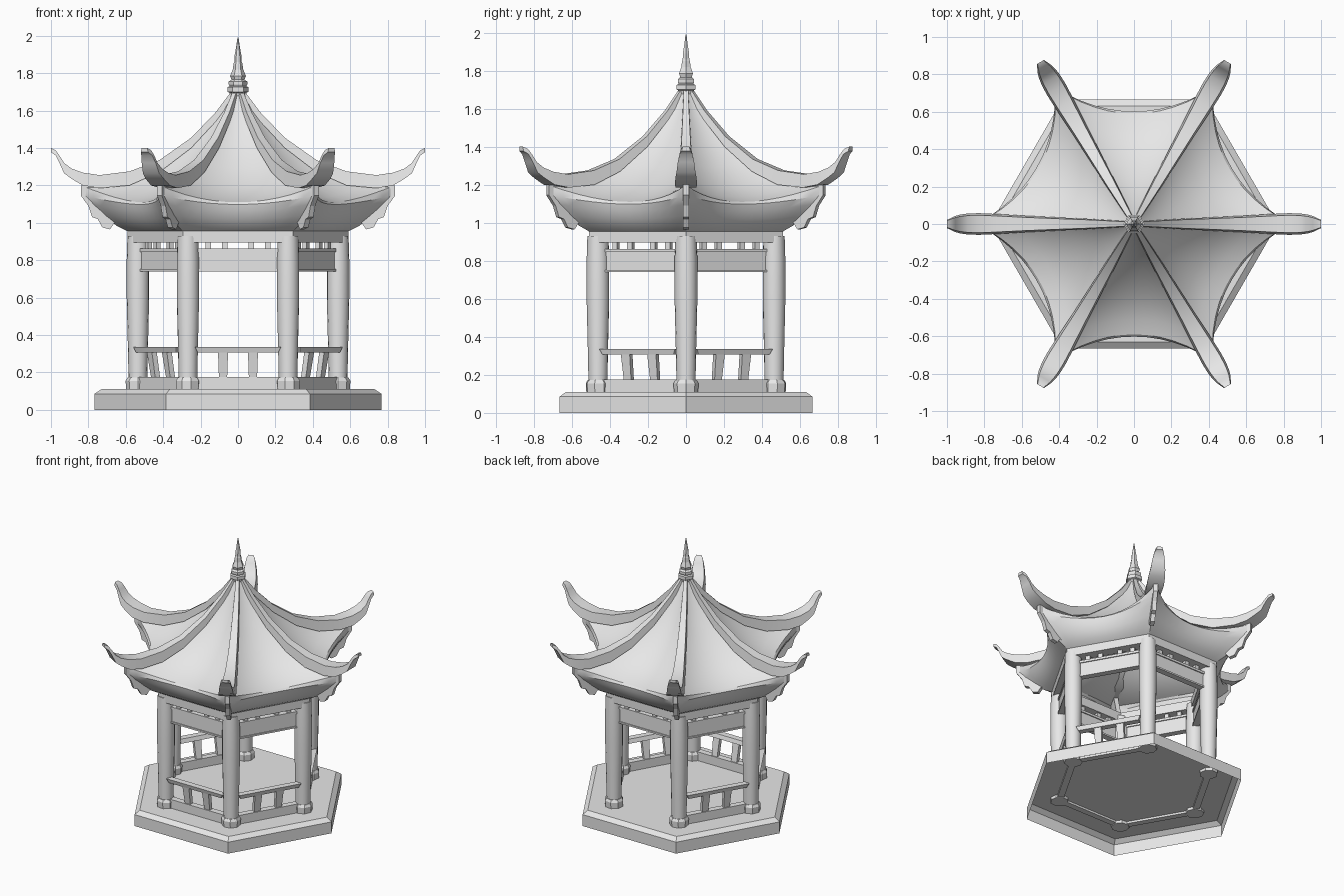
import bpy, bmesh, math
from mathutils import Matrix, Vector

cube = bpy.data.objects.get("Cube")
if cube:
    bpy.data.objects.remove(cube, do_unlink=True)

stone = bpy.data.materials.new("plain_grey")
stone.use_nodes = True
GREY = (0.8, 0.8, 0.8, 1)
stone.diffuse_color = GREY
stone.node_tree.nodes["Principled BSDF"].inputs["Base Color"].default_value = GREY

COS30 = math.cos(math.pi / 6)
CORNERS = [60 * k for k in range(6)]
SIDES = [30 + a for a in CORNERS]
RAILED = [a for a in SIDES if a != 90]  # the back side is the entrance


def finish(name, bm, angles=(0,), smooth=None):
    """Turn a bmesh into one object per angle, turned about the centre."""
    bmesh.ops.recalc_face_normals(bm, faces=bm.faces)
    mesh = bpy.data.meshes.new(name)
    bm.to_mesh(mesh)
    bm.free()
    mesh.materials.append(stone)
    for i, a in enumerate(angles):
        ob = bpy.data.objects.new(name if len(angles) == 1 else f"{name}_{i + 1}", mesh)
        ob.rotation_euler.z = math.radians(a)
        bpy.context.collection.objects.link(ob)
        if smooth and i == 0:
            bpy.ops.object.select_all(action='DESELECT')
            ob.select_set(True)
            bpy.context.view_layer.objects.active = ob
            bpy.ops.object.shade_smooth_by_angle(angle=math.radians(smooth))


def loft(bm, rows, closed=True, cap_start=False, cap_end=False):
    """Join equal rows of points with quads."""
    rings = [[bm.verts.new(p) for p in row] for row in rows]
    n = len(rings[0])
    for lo, hi in zip(rings, rings[1:]):
        for i in range(n if closed else n - 1):
            j = (i + 1) % n
            bm.faces.new((lo[i], lo[j], hi[j], hi[i]))
    if cap_start:
        bm.faces.new(rings[0])
    if cap_end:
        bm.faces.new(rings[-1])


def circle(r, z, n, cx=0.0):
    return [(cx + r * math.cos(math.tau * i / n), r * math.sin(math.tau * i / n), z)
            for i in range(n)]


def lathe(name, profile, n, cx=0.0, caps=(True, True), angles=(0,), smooth=None):
    bm = bmesh.new()
    loft(bm, [circle(r, z, n, cx) for r, z in profile], True, *caps)
    finish(name, bm, angles, smooth)


def add_beam(bm, d0, d1, depth, width, z0, z1, t=0.0, top_width=None):
    """Upright block on a side: d is the distance out at the foot and the top."""
    rows = []
    for d, z, w in ((d0, z0, width), (d1, z1, top_width or width)):
        rows.append([(d + sx * depth / 2, t + sy * w / 2, z)
                     for sx, sy in ((-1, -1), (1, -1), (1, 1), (-1, 1))])
    loft(bm, rows, True, True, True)


# Hexagonal plinth, hollow underneath
lathe("plinth", [(0.768, 0), (0.768, 0.085), (0.73, 0.11)], 6, caps=(False, True))

# Columns on octagonal footings
lathe("column_footing", [(0.062, 0.09), (0.066, 0.155), (0.056, 0.172)], 8, 0.535,
      angles=CORNERS, smooth=30)
lathe("column", [(0.05, 0.16), (0.054, 0.35), (0.06, 0.6), (0.06, 0.8), (0.056, 0.93)],
      16, 0.535, angles=CORNERS, smooth=40)

# Low bench board, leaning balusters and handrail
bm = bmesh.new()
add_beam(bm, 0.463, 0.463, 0.045, 0.44, 0.095, 0.175)
finish("bench_board", bm, RAILED)
bm = bmesh.new()
for t in (-0.08, 0.08):
    add_beam(bm, 0.462, 0.487, 0.03, 0.044, 0.17, 0.315, t, 0.054)
finish("balusters", bm, RAILED)
bm = bmesh.new()
add_beam(bm, 0.483, 0.492, 0.045, 0.43, 0.306, 0.336, top_width=0.46)
finish("handrail", bm, RAILED)

# Frieze below the eaves
bm = bmesh.new()
add_beam(bm, 0.46, 0.46, 0.03, 0.46, 0.75, 0.845)
add_beam(bm, 0.46, 0.46, 0.045, 0.46, 0.74, 0.752)
add_beam(bm, 0.46, 0.46, 0.045, 0.46, 0.845, 0.862)
for t in (-0.16, -0.07, 0.07, 0.16):
    add_beam(bm, 0.46, 0.46, 0.025, 0.03, 0.86, 0.91, t)
finish("frieze", bm, SIDES)

# Ring beam on top of the columns
lathe("ring_beam", [(0.5, 0.96), (0.5, 0.895), (0.59, 0.895), (0.59, 0.96)], 6,
      caps=(False, False))


def roof_panel(name, rows, steps=12):
    """Sagging panel; rows hold corner radius, corner z, middle distance, middle z."""
    bm = bmesh.new()
    grid = []
    for rc, zc, dm, zm in rows:
        line = []
        for i in range(steps + 1):
            u = 2 * i / steps - 1
            sag = 1 - u * u
            chord = rc * COS30
            line.append((chord + (dm - chord) * sag, u * rc / 2, zc + (zm - zc) * sag))
        grid.append(line)
    loft(bm, grid, closed=False)
    finish(name, bm, SIDES, smooth=35)


# Roof faces, then the flared skirt that joins them to the ring beam
roof_panel("roof_face", [
    (0.03, 1.70, 0.026, 1.70), (0.11, 1.57, 0.09, 1.56), (0.22, 1.44, 0.18, 1.42),
    (0.36, 1.32, 0.29, 1.29), (0.52, 1.24, 0.41, 1.19), (0.68, 1.20, 0.51, 1.135),
    (0.84, 1.20, 0.59, 1.11)])
roof_panel("eave_skirt", [
    (0.59, 0.955, 0.511, 0.955), (0.65, 0.985, 0.545, 0.98), (0.72, 1.04, 0.575, 1.02),
    (0.79, 1.10, 0.595, 1.065), (0.84, 1.15, 0.602, 1.098), (0.84, 1.20, 0.59, 1.11)])

# Upswept hip ridges: radius, top z, bottom z, half width
RIDGE = [
    (0.03, 1.71, 1.66, 0.014), (0.12, 1.59, 1.54, 0.02), (0.25, 1.455, 1.40, 0.028),
    (0.42, 1.335, 1.27, 0.036), (0.58, 1.275, 1.20, 0.044), (0.74, 1.255, 1.185, 0.054),
    (0.83, 1.268, 1.20, 0.058), (0.89, 1.29, 1.235, 0.056), (0.93, 1.32, 1.265, 0.05),
    (0.955, 1.36, 1.32, 0.043), (0.975, 1.388, 1.36, 0.034), (1.0, 1.40, 1.378, 0.022)]
bm = bmesh.new()
loft(bm, [[(r, -w, lo), (r, w, lo), (r, 0.8 * w, hi), (r, -0.8 * w, hi)]
          for r, hi, lo, w in RIDGE], True, True, True)
finish("hip_ridge", bm, CORNERS, smooth=30)

# Scalloped corner brackets under the eaves
BRACKET = [(0.56, 0.96), (0.62, 0.975), (0.66, 1.0), (0.685, 0.965), (0.725, 0.975),
           (0.75, 1.02), (0.78, 1.03), (0.80, 1.09), (0.84, 1.145), (0.84, 1.2), (0.7, 1.19)]
bm = bmesh.new()
loft(bm, [[(r, y, z) for r, z in BRACKET] for y in (-0.015, 0.015)], True, True, True)
finish("corner_bracket", bm, CORNERS)

# Finial
lathe("finial", [
    (0.04, 1.67), (0.045, 1.695), (0.057, 1.70), (0.057, 1.725), (0.045, 1.73),
    (0.05, 1.74), (0.05, 1.755), (0.035, 1.765), (0.042, 1.785), (0.028, 1.82),
    (0.024, 1.85), (0.02, 1.86), (0.019, 1.89), (0.01, 1.94), (0.003, 1.99)], 6)
